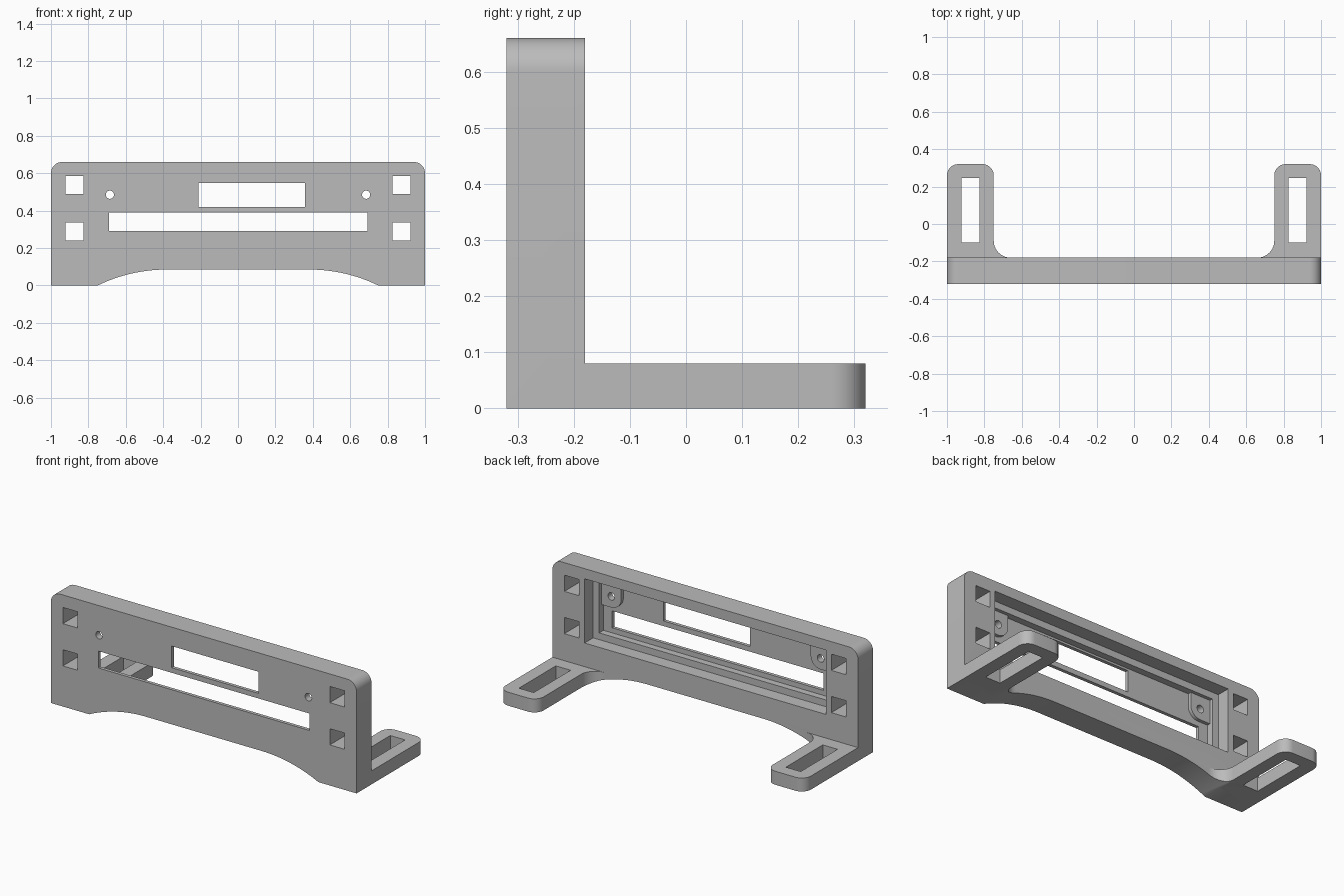
import bpy, bmesh
from math import cos, sin, radians, asin, degrees

cube = bpy.data.objects.get("Cube")
if cube:
    bpy.data.objects.remove(cube, do_unlink=True)

grey = bpy.data.materials.new("plain grey")
grey.use_nodes = True
colour = (0.5, 0.5, 0.5, 1)
grey.diffuse_color = colour
grey.node_tree.nodes["Principled BSDF"].inputs["Base Color"].default_value = colour


def arc(cx, cy, r, a0, a1, n=10):
    angles = [radians(a0 + (a1 - a0) * i / n) for i in range(n + 1)]
    return [(cx + r * cos(a), cy + r * sin(a)) for a in angles]


def rect(x0, x1, y0, y1):
    return [(x0, y0), (x1, y0), (x1, y1), (x0, y1)]


def mirrored(pts, side):
    return [(side * a, b) for a, b in pts]


def prism(name, outline, lo, hi, axis="Y"):
    """Extrude a closed outline along Y (outline in x, z) or Z (outline in x, y)."""
    place = (lambda a, b, t: (a, t, b)) if axis == "Y" else (lambda a, b, t: (a, b, t))
    bm = bmesh.new()
    face = bm.faces.new([bm.verts.new(place(a, b, lo)) for a, b in outline])
    top = bmesh.ops.extrude_face_region(bm, geom=[face])["geom"]
    bmesh.ops.translate(bm, verts=[v for v in top if isinstance(v, bmesh.types.BMVert)],
                        vec=place(0, 0, hi - lo))
    bmesh.ops.recalc_face_normals(bm, faces=bm.faces)
    mesh = bpy.data.meshes.new(name)
    bm.to_mesh(mesh)
    bm.free()
    mesh.materials.append(grey)
    obj = bpy.data.objects.new(name, mesh)
    bpy.context.collection.objects.link(obj)
    return obj


def combine(body, other, operation):
    mod = body.modifiers.new("combine", "BOOLEAN")
    mod.operation, mod.solver, mod.object = operation, "EXACT", other
    bpy.context.view_layer.objects.active = body
    bpy.ops.object.modifier_apply(modifier=mod.name)
    bpy.data.objects.remove(other, do_unlink=True)


def cut(outline, lo, hi, axis="Y"):
    combine(bracket, prism("cutter", outline, lo, hi, axis), "DIFFERENCE")


FRONT, BACK, FLOOR, LEDGE, TOP = -0.32, -0.18, -0.30, -0.26, 0.66

# upright panel with rounded top corners
r = 0.06
bracket = prism("mounting_bracket", [(-1, 0), (1, 0)] + arc(1 - r, TOP - r, r, 0, 90)
                + arc(r - 1, TOP - r, r, 90, 180), FRONT, BACK)

# slotted feet, filleted into the panel
f = 0.09
foot = ([(1, -0.25)] + arc(1 - r, 0.32 - r, r, 0, 90) + arc(0.75 + r, 0.32 - r, r, 90, 180)
        + arc(0.75 - f, BACK + f, f, 0, -90) + [(0.75 - f, -0.25)])
for side in (1, -1):
    combine(bracket, prism("foot", mirrored(foot, side), 0, 0.08, "Z"), "UNION")
    cut(mirrored(rect(0.825, 0.922, -0.10, 0.245), side), -0.1, 0.2, "Z")

# shallow arch under the panel
rise, run, flat = 0.085, 0.37, 0.38
big = (run ** 2 + rise ** 2) / (2 * rise)
sweep = degrees(asin(run / big))
arch = (arc(flat, rise - big, big, 90 - sweep, 90, 16)
        + arc(-flat, rise - big, big, 90, 90 + sweep, 16))
cut(arch + [(-flat - run, -0.1), (flat + run, -0.1)], -0.5, 0.5)

# stepped recess in the back
cut(rect(-0.79, 0.79, 0.22, 0.60), LEDGE, 0)
cut(rect(-0.75, 0.75, 0.26, 0.56), FLOOR, 0)

# screw bosses in the upper recess corners, and their holes
hx, hz, br = 0.685, 0.485, 0.065
boss = [(0.77, 0.57), (hx - br, 0.57)] + arc(hx, hz, br, 180, 270) + [(0.77, hz - br)]
for side in (1, -1):
    combine(bracket, prism("boss", mirrored(boss, side), FLOOR - 0.01, FLOOR + 0.02), "UNION")
    cut(mirrored(arc(hx, hz, 0.022, 0, 345, 23), side), -0.5, 0)

# display window and long slot
cut(rect(-0.21, 0.358, 0.42, 0.548), -0.5, 0)
cut(rect(-0.69, 0.693, 0.29, 0.39), -0.5, 0)

# square rack holes
for side in (1, -1):
    for z in (0.24, 0.49):
        cut(mirrored(rect(0.825, 0.922, z, z + 0.096), side), -0.5, 0)

bpy.ops.object.select_all(action="DESELECT")
bracket.select_set(True)
bpy.context.view_layer.objects.active = bracket
bpy.ops.object.shade_smooth_by_angle(angle=radians(30))
